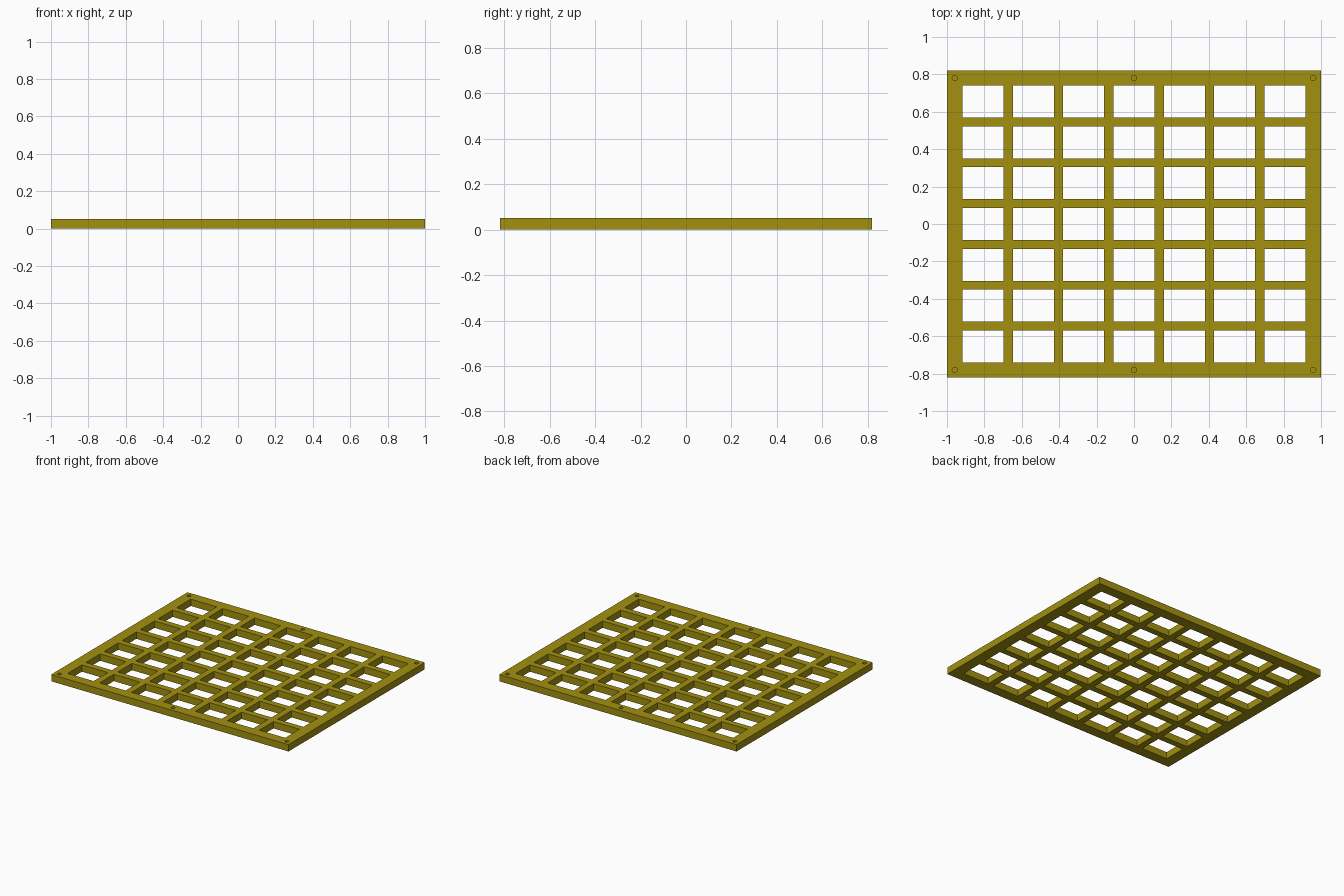
import bpy, bmesh
from mathutils import Matrix

if "Cube" in bpy.data.objects:
    bpy.data.objects.remove(bpy.data.objects["Cube"])

HALF_X, HALF_Y, THICK = 1.0, 0.82, 0.052
N = 7


def cuts(half, inner, width):
    """Grid lines along one axis: outer edges plus both sides of every opening."""
    pitch = (2 * inner - width) / (N - 1)
    lines = [-half]
    for i in range(N):
        start = -inner + i * pitch
        lines += [start, start + width]
    return lines + [half]


olive = bpy.data.materials.new("olive")
olive.diffuse_color = (0.36, 0.28, 0.005, 1)
olive.use_nodes = True
olive.node_tree.nodes["Principled BSDF"].inputs["Base Color"].default_value = olive.diffuse_color


def make_object(name, bm):
    bmesh.ops.recalc_face_normals(bm, faces=bm.faces)
    mesh = bpy.data.meshes.new(name)
    bm.to_mesh(mesh)
    bm.free()
    mesh.materials.append(olive)
    obj = bpy.data.objects.new(name, mesh)
    bpy.context.collection.objects.link(obj)
    return obj


# Lattice panel: flat grid with every odd/odd cell left open, then thickened
xs = cuts(HALF_X, 0.917, 0.219)
ys = cuts(HALF_Y, 0.741, 0.171)
bm = bmesh.new()
v = [[bm.verts.new((x, y, 0)) for y in ys] for x in xs]
for i in range(len(xs) - 1):
    for j in range(len(ys) - 1):
        if not (i % 2 and j % 2):
            bm.faces.new((v[i][j], v[i + 1][j], v[i + 1][j + 1], v[i][j + 1]))
ext = bmesh.ops.extrude_face_region(bm, geom=bm.faces[:])
top = [g for g in ext["geom"] if isinstance(g, bmesh.types.BMVert)]
bmesh.ops.translate(bm, verts=top, vec=(0, 0, THICK))
panel = make_object("lattice_panel", bm)

# Blind screw holes along the two long borders
bm = bmesh.new()
for x in (-0.958, 0, 0.958):
    for y in (-0.78, 0.78):
        bmesh.ops.create_cone(bm, cap_ends=True, segments=24, radius1=0.014,
                              radius2=0.014, depth=0.06,
                              matrix=Matrix.Translation((x, y, THICK)))
cutter = make_object("screw_hole_cutter", bm)
cutter.hide_render = True

mod = panel.modifiers.new("screw_holes", 'BOOLEAN')
mod.operation = 'DIFFERENCE'
mod.solver = 'EXACT'
mod.object = cutter
bpy.context.view_layer.objects.active = panel
bpy.ops.object.modifier_apply(modifier=mod.name)
bpy.data.objects.remove(cutter)
